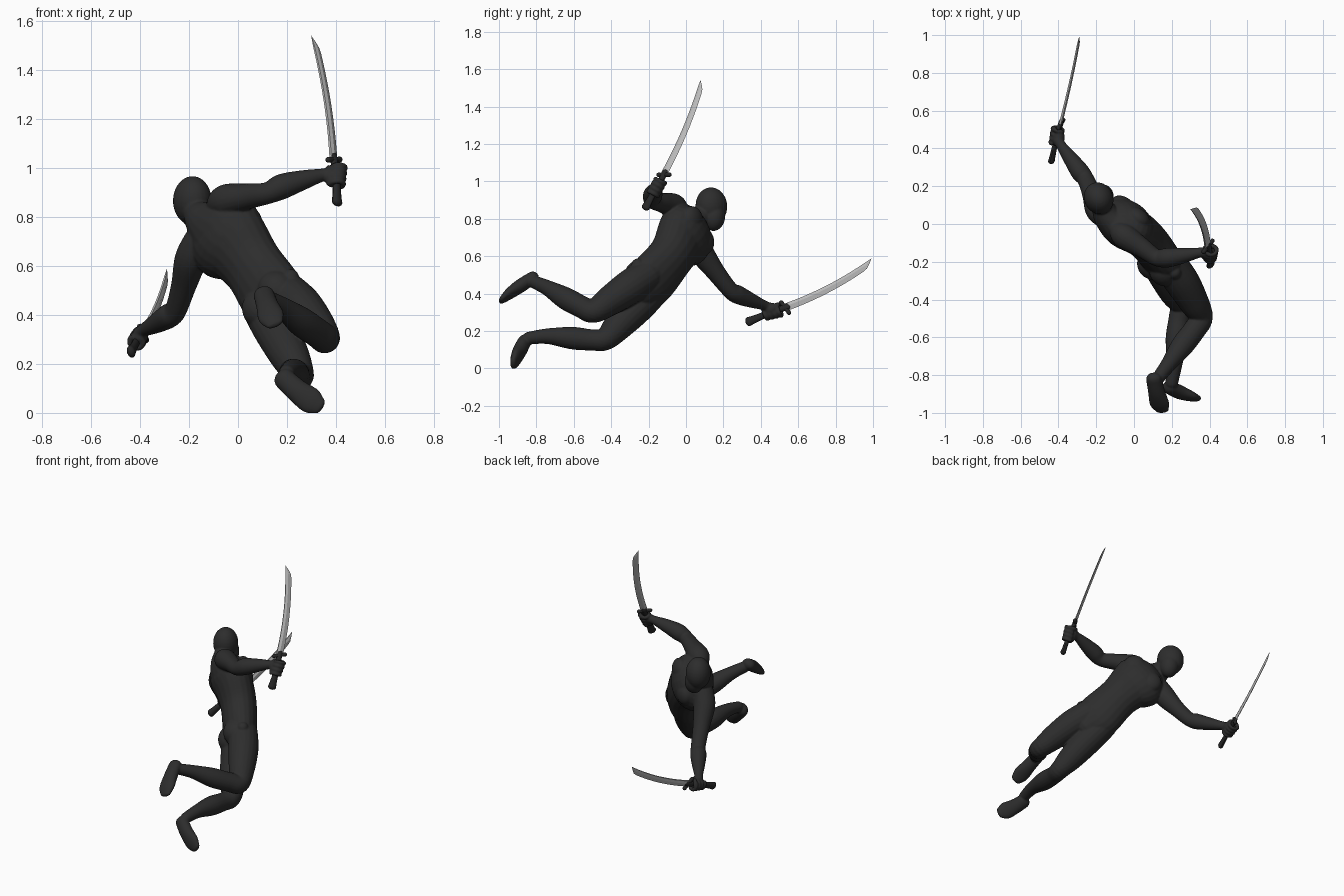
import bpy, bmesh, math
from mathutils import Vector as V, Matrix

if "Cube" in bpy.data.objects:
    bpy.data.objects.remove(bpy.data.objects["Cube"])


def material(name, c):
    m = bpy.data.materials.new(name)
    m.diffuse_color = (c, c, c, 1)
    m.use_nodes = True
    m.node_tree.nodes["Principled BSDF"].inputs["Base Color"].default_value = m.diffuse_color
    return m


CLOTH = material("black cloth", 0.026)
STEEL = material("blade steel", 0.5)
WRAP = material("handle wrap", 0.02)


def catmull(stations, steps):
    """Resample tuples (x, y, z, w, d) along a smooth curve."""
    p = [stations[0]] + list(stations) + [stations[-1]]
    out = []
    for i in range(1, len(p) - 2):
        for k in range(steps):
            t = k / steps
            out.append([0.5 * (2 * b + (c - a) * t + (2 * a - 5 * b + 4 * c - d) * t * t
                               + (3 * b - a - 3 * c + d) * t ** 3)
                        for a, b, c, d in zip(*p[i - 1:i + 3])])
    return out + [list(stations[-1])]


def loft(bm, stations, side=(0.3, 0.5, 0.8), steps=6, sides=20):
    """Elliptical tube with rounded ends; w along side, d across it."""
    st = [s if len(s) == 5 else (*s, s[3]) for s in stations]
    pts = catmull(st, steps)
    n, rings = len(pts), []
    for i, s in enumerate(pts):
        t = (V(pts[min(i + 1, n - 1)][:3]) - V(pts[max(i - 1, 0)][:3])).normalized()
        sd = V(side)
        sd = (sd - t * sd.dot(t)).normalized()
        cr = t.cross(sd)
        caps = [(0, 1)]
        e = [(math.sin(a), math.cos(a)) for a in (0.4, 0.8, 1.2, 1.5)]
        if i == 0:
            caps = [(-x, y) for x, y in reversed(e)] + caps
        if i == n - 1:
            caps = caps + e
        for off, sc in caps:
            c = V(s[:3]) + t * off * min(s[3], s[4])
            rings.append([bm.verts.new(c + sd * math.cos(2 * math.pi * k / sides) * s[3] * sc
                                       + cr * math.sin(2 * math.pi * k / sides) * s[4] * sc)
                          for k in range(sides)])
    for a, b in zip(rings, rings[1:]):
        for k in range(sides):
            j = (k + 1) % sides
            bm.faces.new((a[k], a[j], b[j], b[k]))
    bm.faces.new(rings[0][::-1])
    bm.faces.new(rings[-1])


def blob(bm, c, r, axis=(0, 0, 1), side=None):
    """Ellipsoid whose local z follows axis and local x follows side."""
    rot = V(axis).to_track_quat('Z', 'Y').to_matrix()
    if side:
        z = V(axis).normalized()
        x = V(side)
        x = (x - z * x.dot(z)).normalized()
        rot = Matrix((x, z.cross(x), z)).transposed()
    bmesh.ops.create_uvsphere(bm, u_segments=24, v_segments=14, radius=1,
                              matrix=Matrix.Translation(V(c)) @ rot.to_4x4() @ Matrix.Diagonal((*r, 1)))


def finish(bm, name, mat, angle=None):
    bmesh.ops.recalc_face_normals(bm, faces=bm.faces)
    me = bpy.data.meshes.new(name)
    bm.to_mesh(me)
    bm.free()
    me.materials.append(mat)
    ob = bpy.data.objects.new(name, me)
    bpy.context.collection.objects.link(ob)
    if angle:
        bpy.context.view_layer.objects.active = ob
        ob.select_set(True)
        bpy.ops.object.shade_smooth_by_angle(angle=math.radians(angle))
        ob.select_set(False)
    return ob


# Body directions: S toward the raised arm, F out of the chest, U up the spine
S, F, U = V((0.5, -0.4, 0.77)), V((0.62, 0.77, 0.1)), V((-0.63, 0.43, 0.64))
body = bmesh.new()

# Torso and neck
loft(body, [(.19, -.235, .415, .10, .08), (.145, -.185, .47, .148, .10), (.06, -.08, .60, .135, .11),
            (-.03, -.02, .71, .165, .118), (-.095, .01, .755, .15, .105),
            (-.14, .04, .785, .09, .075), (-.165, .085, .815, .06, .06), (-.18, .12, .85, .055, .055)], S)
blob(body, (-.042, -.005, .712), (.18, .128, .145), U, S)              # rib cage
for k in (-1, 1):
    blob(body, V((-.065, .005, .73)) + F * .075 + S * .075 * k, (.075, .05, .07), U, S)  # pectorals
blob(body, (.165, -.245, .50), (.085, .08, .09), U)
blob(body, (.10, -.215, .42), (.08, .08, .09), U)
blob(body, (.215, -.257, .553), (.035, .035, .035))                     # hip pad

# Head and jaw
blob(body, (-.187, .136, .868), (.077, .087, .1), (0.05, -.1, 1))
blob(body, (-.168, .15, .812), (.06, .06, .078), (-.1, .1, 1))

# Raised arm and lowered arm
loft(body, [(-.085, -.03, .835, .05), (-.05, -.065, .868, .066), (.04, -.125, .885, .053),
            (.12, -.178, .898, .045), (.18, -.178, .925, .052), (.27, -.165, .953, .04),
            (.345, -.152, .972, .027), (.38, -.15, .975, .03)])
loft(body, [(-.158, .045, .70, .066), (-.193, .08, .625, .067), (-.222, .155, .52, .052),
            (-.255, .235, .42, .045), (-.285, .275, .395, .05), (-.335, .345, .365, .04),
            (-.385, .415, .338, .027), (-.40, .44, .325, .03)])

# Legs
loft(body, [(.185, -.21, .495, .09), (.25, -.30, .435, .093), (.315, -.41, .36, .08),
            (.355, -.495, .305, .063), (.32, -.56, .33, .06), (.255, -.645, .375, .06),
            (.185, -.74, .43, .042), (.125, -.82, .465, .034)])
loft(body, [(.105, -.17, .42, .085), (.157, -.255, .335, .09), (.213, -.36, .23, .08),
            (.25, -.43, .158, .062), (.24, -.50, .152, .057), (.227, -.61, .162, .06),
            (.215, -.74, .172, .042), (.20, -.84, .162, .034)])

# Feet
loft(body, [(.105, -.82, .484, .042, .034), (.12, -.89, .438, .046, .036),
            (.135, -.95, .395, .054, .027), (.15, -.985, .365, .038, .016)], (.95, 0, .3))
loft(body, [(.188, -.865, .14, .044, .036), (.24, -.89, .092, .048, .037),
            (.297, -.912, .05, .054, .027), (.332, -.923, .028, .036, .017)], (.6, 0, .75))


def sword(label, wrist, grip, pommel, guard, tip, bulge):
    """Curved blade, hilt, and the fist closed round it."""
    wrist, grip, pommel, guard, tip = map(V, (wrist, grip, pommel, guard, tip))
    t = (tip - guard).normalized()
    b = V(bulge)
    b = (b - t * b.dot(t)).normalized()
    n = t.cross(b)
    # Blade: five-sided sections tapering to a slanted point
    bm, rings = bmesh.new(), []
    N = 24
    for i in range(N + 1):
        u = i / N
        c = guard.lerp(tip, u) + b * 0.02 * 4 * u * (1 - u)
        w = .021 - .003 * u
        lo = w if u < .9 else w - 2 * w * ((u - .9) / .1) ** 1.3 * .97
        th = .009 * (1 - .3 * u) * (1 if u < .9 else (1 - u) / .1 * .9 + .1)
        mid = -w * .2 if u < .9 else (lo - w) / 2
        rings.append([bm.verts.new(c + b * x + n * y) for x, y in
                      ((lo, 0), (mid, th), (-w, th * .6), (-w, -th * .6), (mid, -th))])
    for p, q in zip(rings, rings[1:]):
        for k in range(5):
            j = (k + 1) % 5
            bm.faces.new((p[k], p[j], q[j], q[k]))
    bm.faces.new(rings[0])
    bm.faces.new(rings[-1])
    finish(bm, label + "_blade", STEEL, 25)
    # Hilt: flared grip, cross guard with round ends
    bm = bmesh.new()
    loft(bm, [(*pommel, .026, .017), (*pommel.lerp(grip, .25), .022, .015), (*grip, .016, .013),
              (*guard, .018, .014), (*(guard + t * .02), .018, .011)], b, 4, 12)
    loft(bm, [(*(guard - b * .036 - t * .008), .012), (*guard, .011), (*(guard + b * .036 + t * .008), .012)], n, 4, 12)
    finish(bm, label + "_hilt", WRAP, 40)
    # Fist: palm, four curled fingers and a thumb
    ax = (guard - pommel).normalized()
    back = wrist - grip
    back = (back - ax * back.dot(ax)).normalized()
    out = ax.cross(back)
    blob(body, grip + back * .018, (.032, .032, .046), ax)
    for i in range(4):
        c = grip + ax * (-.036 + .025 * i) - back * (.004 * i - .002)
        loft(body, [(*(c + (back * math.cos(a) + out * math.sin(a)) * .029), .0115)
                    for a in (0.3, 1.2, 2.1, 3.0, 3.9, 4.8)], ax, 3, 10)
    c = grip + ax * .045
    loft(body, [(*(c + (back * math.cos(a) - out * math.sin(a)) * .028), .012)
                for a in (0, .8, 1.6, 2.4)], ax, 3, 10)


sword("raised_sword", (.345, -.152, .972), (.402, -.158, .965), (.405, -.215, .862),
      (.392, -.118, 1.035), (.311, .09, 1.538), (.62, .77, 0))
sword("lowered_sword", (-.385, .415, .338), (-.408, .46, .302), (-.437, .335, .25),
      (-.388, .53, .325), (-.285, .998, .572), (.25, .1, -1))

# Merge the body parts into one smooth skin
ob = finish(body, "body", CLOTH)
r = ob.modifiers.new("merge", 'REMESH')
r.mode, r.voxel_size, r.use_smooth_shade = 'VOXEL', .0055, True
m = ob.modifiers.new("soften", 'SMOOTH')
m.factor, m.iterations = .5, 5
